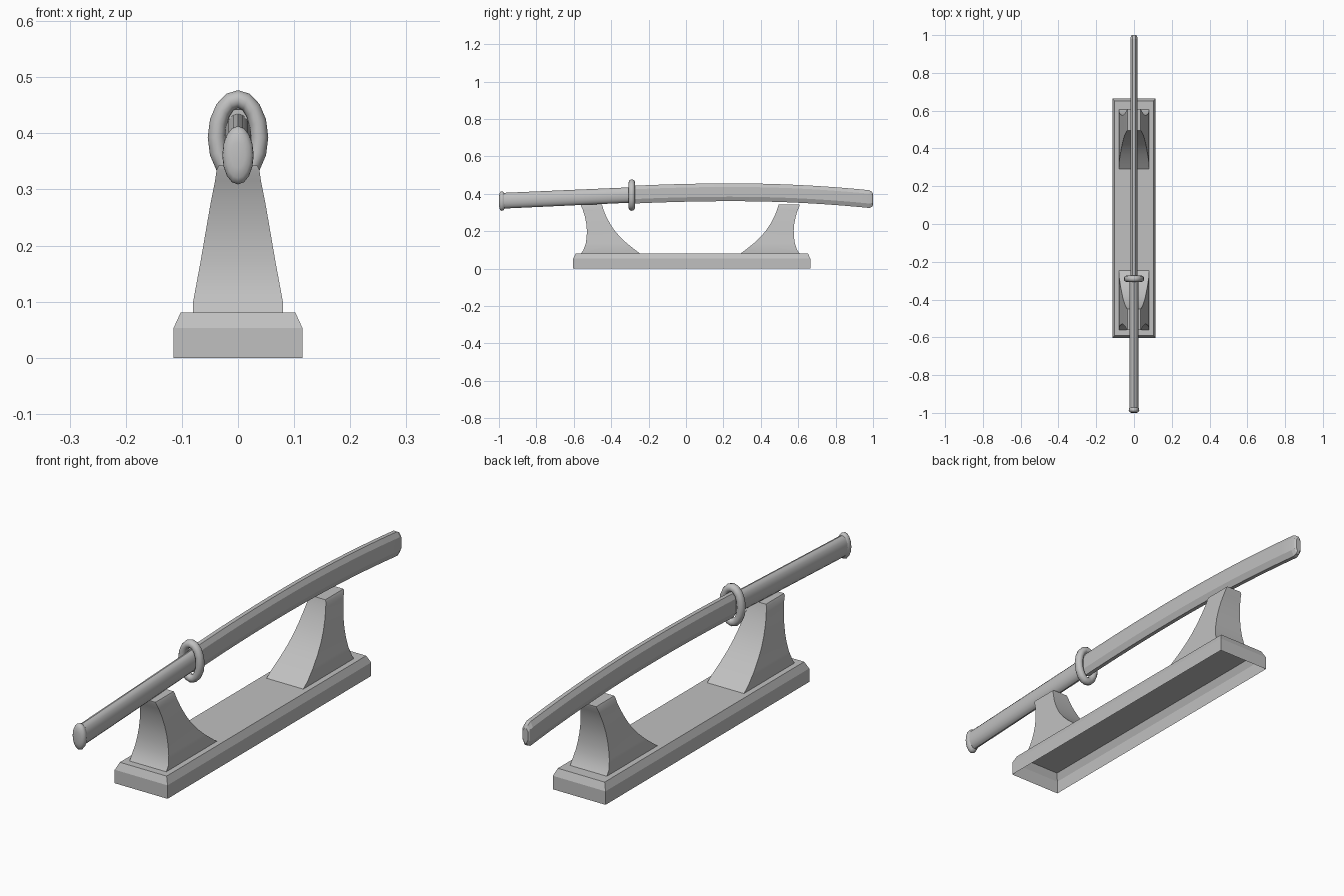
import bpy
import bmesh
from math import sin, cos, pi, radians

if "Cube" in bpy.data.objects:
    bpy.data.objects.remove(bpy.data.objects["Cube"], do_unlink=True)

GREY = (0.53, 0.53, 0.53, 1.0)
grey = bpy.data.materials.new("plain grey")
grey.use_nodes = True
grey.diffuse_color = GREY
grey.node_tree.nodes["Principled BSDF"].inputs["Base Color"].default_value = GREY


def loft(name, rings, caps=(True, True), closed=False, angle=30):
    """Skin a list of equal point rings into one object."""
    bm = bmesh.new()
    rows = [[bm.verts.new(p) for p in ring] for ring in rings]
    n = len(rows[0])
    pairs = list(zip(rows, rows[1:]))
    if closed:
        pairs.append((rows[-1], rows[0]))
    for a, b in pairs:
        for i in range(n):
            j = (i + 1) % n
            bm.faces.new((a[i], a[j], b[j], b[i]))
    if not closed:
        for cap, row in zip(caps, (rows[0], rows[-1])):
            if cap:
                bm.faces.new(row)
    bmesh.ops.recalc_face_normals(bm, faces=bm.faces)
    mesh = bpy.data.meshes.new(name)
    bm.to_mesh(mesh)
    bm.free()
    mesh.materials.append(grey)
    obj = bpy.data.objects.new(name, mesh)
    bpy.context.collection.objects.link(obj)
    bpy.ops.object.select_all(action='DESELECT')
    obj.select_set(True)
    bpy.context.view_layer.objects.active = obj
    bpy.ops.object.shade_smooth_by_angle(angle=radians(angle))
    return obj


def rect(hx, y0, y1, z):
    return [(-hx, y0, z), (hx, y0, z), (hx, y1, z), (-hx, y1, z)]


def ellipse(y, z, rx, rz, n=16):
    return [(rx * cos(2 * pi * i / n), y, z + rz * sin(2 * pi * i / n)) for i in range(n)]


# Base: hollow tray, open below, with a sloped upper rim
loft("stand_base", [rect(0.115, -0.603, 0.665, 0),
                    rect(0.115, -0.603, 0.665, 0.053),
                    rect(0.102, -0.590, 0.652, 0.081)], caps=(False, True), angle=15)

# Supports: z, outer y, inner y, half width
SUPPORT = [(0.081, -0.561, -0.246, 0.080), (0.100, -0.548, -0.272, 0.080),
           (0.135, -0.536, -0.316, 0.0735), (0.170, -0.531, -0.353, 0.067),
           (0.205, -0.530, -0.383, 0.061), (0.240, -0.533, -0.406, 0.055),
           (0.280, -0.541, -0.427, 0.048), (0.315, -0.552, -0.441, 0.041),
           (0.335, -0.561, -0.447, 0.038), (0.343, -0.562, -0.449, 0.034)]
MIDDLE = 0.023
for name, side in (("front_support", 1), ("back_support", -1)):
    rings = []
    for z, outer, inner, hx in SUPPORT:
        a, b = [MIDDLE + side * (y - MIDDLE) for y in (outer, inner)]
        rings.append(rect(hx, a, b, z))
    loft(name, rings, caps=(False, True), angle=25)


# Scabbard: chamfered bar swept along a shallow arch
def scabbard_ring(y, scale=1.0):
    centre = 0.408 - 0.068 * (y - 0.25) ** 2
    if y < 0.25:
        centre = 0.408 - 0.045 * (y - 0.25) ** 2
    half = 0.0475 * scale
    section = [(0.008, 1), (0.019, 0.6), (0.019, -0.5), (0.008, -1)]
    section += [(-x, z) for x, z in reversed(section)]
    return [(x * scale, y, centre + z * half) for x, z in section]


STEPS = 20
rings = [scabbard_ring(-0.285 + 1.265 * i / STEPS) for i in range(STEPS + 1)]
rings += [scabbard_ring(0.994, 0.85), scabbard_ring(1.0, 0.6)]
loft("scabbard", rings, angle=12)

# Grip: straight oval bar, tilted slightly upward to the guard
loft("grip", [ellipse(-0.975, 0.363, 0.024, 0.042),
              ellipse(-0.285, 0.394, 0.024, 0.041)], angle=35)

# Pommel: rounded oval cap
POMMEL = [(-1.0, 0.45), (-0.997, 0.78), (-0.991, 0.96), (-0.985, 1.0), (-0.977, 0.95), (-0.970, 0.8)]
loft("pommel", [ellipse(y, 0.361, 0.028 * s, 0.052 * s) for y, s in POMMEL], angle=50)

# Guard: oval ring with a rounded edge
guard = []
for i in range(16):
    a = 2 * pi * i / 16
    ring = []
    for j in range(12):
        t = 2 * pi * j / 12
        r = 0.016 * cos(t)
        ring.append(((0.038 + r) * cos(a), -0.290 + 0.017 * sin(t), 0.393 + (0.068 + r) * sin(a)))
    guard.append(ring)
loft("guard", guard, closed=True, angle=45)
